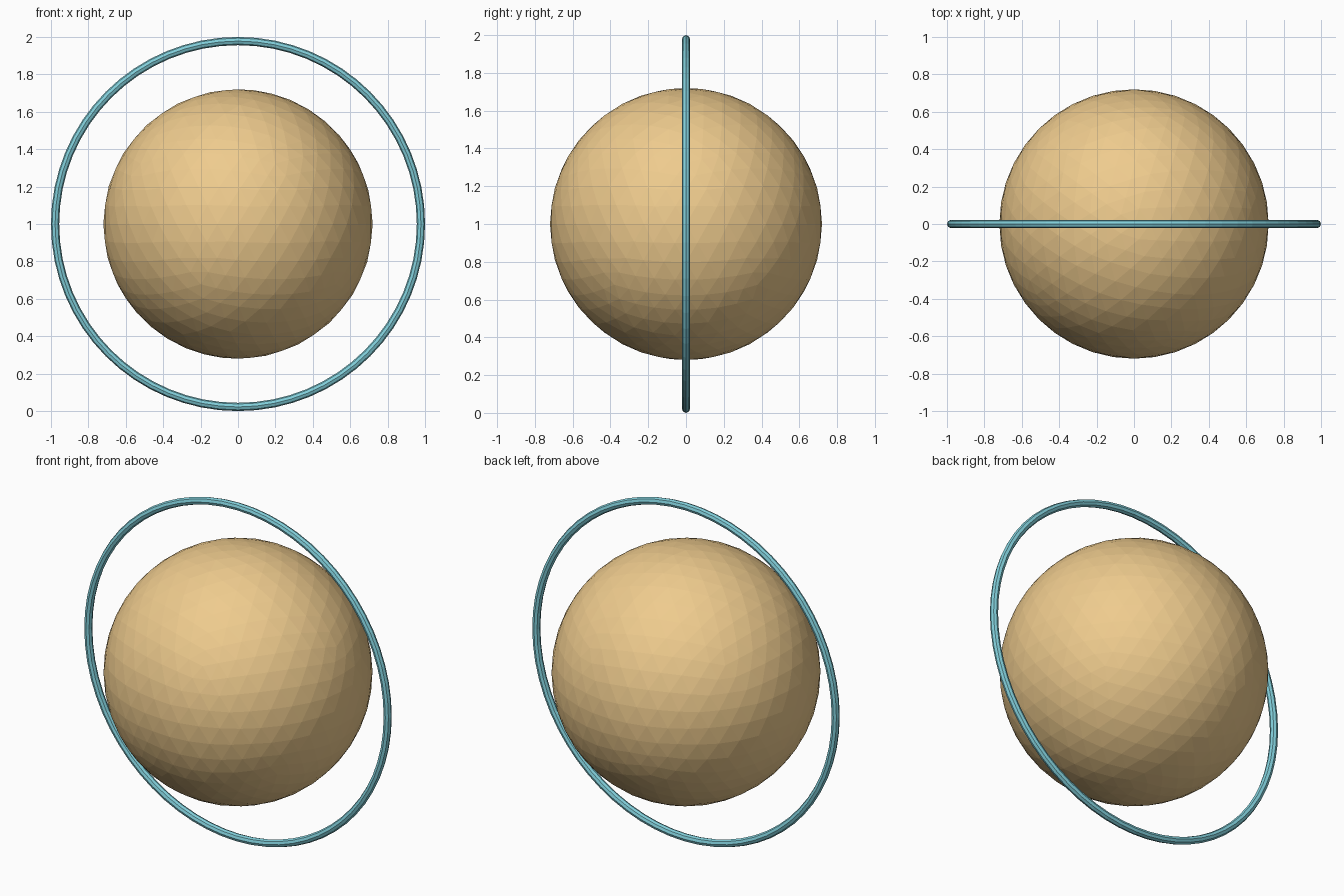
import bpy, math

if "Cube" in bpy.data.objects:
    bpy.data.objects.remove(bpy.data.objects["Cube"])


def paint(obj, name, color):
    mat = bpy.data.materials.new(name)
    mat.diffuse_color = color
    mat.use_nodes = True
    mat.node_tree.nodes["Principled BSDF"].inputs["Base Color"].default_value = mat.diffuse_color
    obj.data.materials.append(mat)


# Faceted globe
bpy.ops.mesh.primitive_ico_sphere_add(subdivisions=4, radius=0.72, location=(0, 0, 1))
globe = bpy.context.object
globe.name = "globe"
paint(globe, "amber", (0.86, 0.60, 0.27, 1))

# Thin upright ring facing the front
bpy.ops.mesh.primitive_torus_add(
    major_radius=0.978, minor_radius=0.022, major_segments=64, minor_segments=8,
    location=(0, 0, 1), rotation=(math.pi / 2, 0, 0))
ring = bpy.context.object
ring.name = "ring"
paint(ring, "teal", (0.22, 0.62, 0.70, 1))
